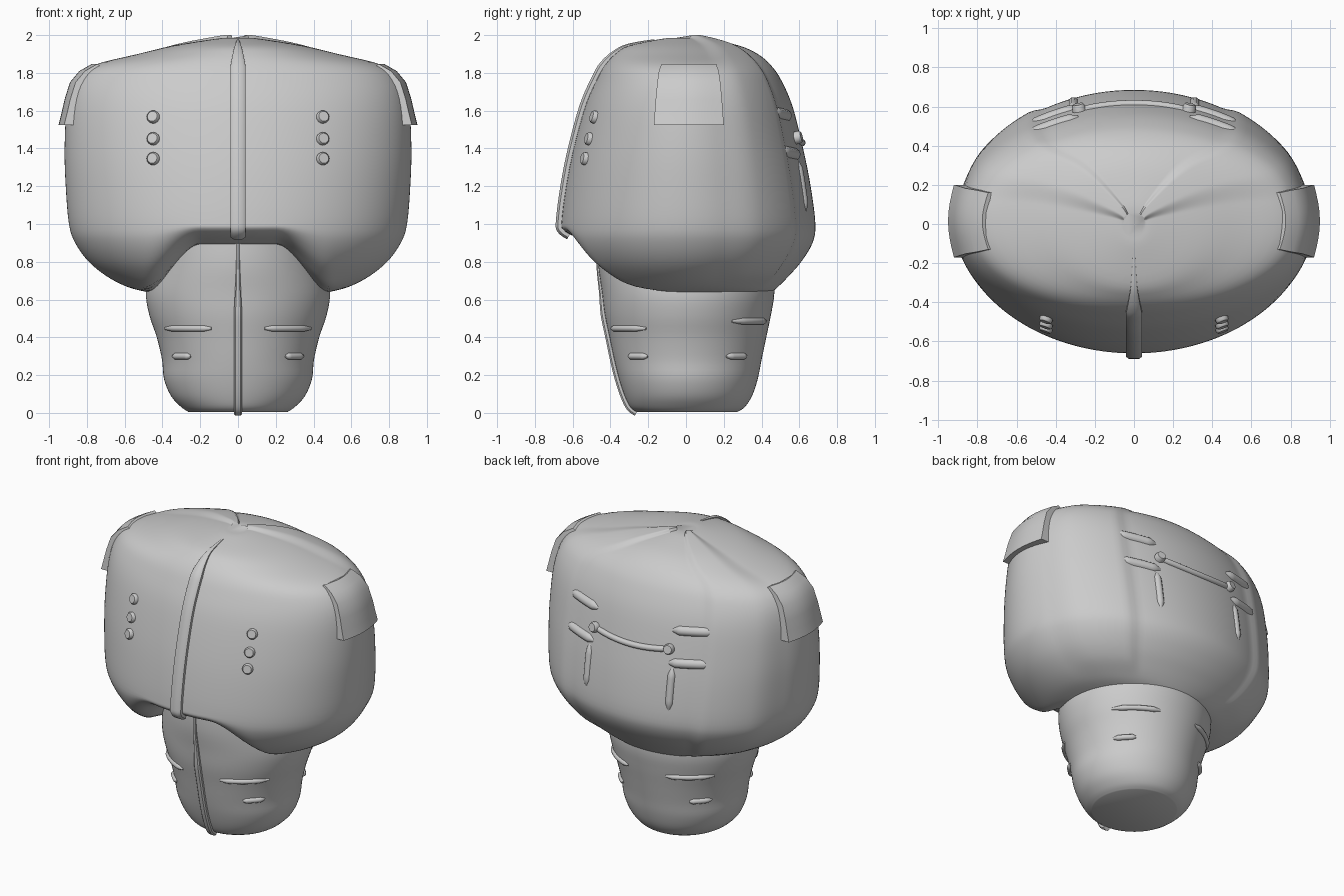
import bpy, bmesh, math
from mathutils import Vector

if "Cube" in bpy.data.objects:
    bpy.data.objects.remove(bpy.data.objects["Cube"])

# Level profiles: z, half width, front depth, back depth
UPPER = [(1.985, .06, .06, .06), (1.98, .12, .13, .12), (1.945, .34, .30, .28), (1.90, .53, .375, .38),
         (1.84, .765, .43, .45), (1.76, .86, .475, .505), (1.62, .905, .535, .565), (1.4, .918, .595, .62),
         (1.2, .912, .635, .66), (1.0, .895, .66, .685), (.9, .862, .65, .67), (.8, .79, .60, .61),
         (.72, .69, .53, .54), (.665, .58, .47, .485), (.635, .46, .36, .45)]
WAIST = [(1.0, .44, .46, .44), (.8, .46, .465, .46), (.64, .487, .445, .468), (.52, .47, .43, .45),
         (.4, .43, .405, .425), (.28, .402, .38, .40), (.18, .392, .355, .38), (.09, .355, .325, .35),
         (.03, .30, .295, .31), (.004, .26, .26, .27)]


def smooth(a, b, t):
    t = max(0, min(1, (t - a) / (b - a)))
    return t * t * (3 - 2 * t)


def refine(prof, n=4):
    """Catmull-Rom resampling of a profile"""
    P = [Vector(p) for p in prof]
    out = []
    for i in range(len(P) - 1):
        p0, p1, p2, p3 = P[max(i - 1, 0)], P[i], P[i + 1], P[min(i + 2, len(P) - 1)]
        for k in range(n):
            t = k / n
            out.append(.5 * (2 * p1 + (p2 - p0) * t + (2 * p0 - 5 * p1 + 4 * p2 - p3) * t * t
                             + (3 * p1 - p0 - 3 * p2 + p3) * t ** 3))
    return out + [P[-1]]


UP, WA = refine(UPPER), refine(WAIST)


def surf(prof, x, z, side):
    """Point on the front (side -1) or back (side 1) of a lofted body"""
    for p, q in zip(prof, prof[1:]):
        if p[0] >= z >= q[0]:
            r = p.lerp(q, (p[0] - z) / (p[0] - q[0]))
            d = r[2] if side < 0 else r[3]
            return Vector((x, side * d * math.sqrt(max(0, 1 - (x / r[1]) ** 2)), z))


def loft(name, rows, closed=True, caps=False, angle=40):
    bm = bmesh.new()
    R = [[bm.verts.new(p) for p in row] for row in rows]
    n = len(R[0])
    for a, b in zip(R, R[1:]):
        for i in range(n if closed else n - 1):
            j = (i + 1) % n
            bm.faces.new((a[i], b[i], b[j], a[j]))
    if caps:
        bm.faces.new(R[0])
        bm.faces.new(R[-1])
    bmesh.ops.recalc_face_normals(bm, faces=bm.faces)
    me = bpy.data.meshes.new(name)
    bm.to_mesh(me)
    bm.free()
    ob = bpy.data.objects.new(name, me)
    bpy.context.collection.objects.link(ob)
    bpy.ops.object.select_all(action='DESELECT')
    ob.select_set(True)
    bpy.context.view_layer.objects.active = ob
    bpy.ops.object.shade_smooth_by_angle(angle=math.radians(angle))
    return ob


def lift(x, y, z):
    """Raise the lower hem into an arch at the front"""
    if z >= 1:
        return z
    w = (1 - smooth(.2, .5, abs(x))) * smooth(0, .3, -y)
    return 1 - (1 - z) * (1 - .69 * w)


def ring(level, n, jacket):
    z, a, f, b = level
    pts = []
    for i in range(n):
        t = 2 * math.pi * i / n
        c, s = math.cos(t), math.sin(t)
        h = 0
        if jacket:  # raised band running over each shoulder and down the side
            g = math.degrees(math.atan2(s, abs(c)))
            h = .02 * smooth(16, 34, g) * (1 - smooth(54, 60, g)) * smooth(.66, .74, z)
        top = smooth(1.78, 1.9, z)
        x = (a + h * (1 - top)) * c
        y = ((b if s > 0 else f) + h * (1 - top)) * s
        pts.append((x, y, (lift(x, y, z) if jacket else z) + h * top * .8))
    return pts


# Main bodies
loft("upper_torso", [ring(l, 180, True) for l in UP], caps=True)
loft("waist", [ring(l, 96, False) for l in WA], caps=True)


def strip(name, path, width, height):
    """Raised centre seam following a (y, z) path down the front"""
    rows = []
    for i, (y, z) in enumerate(path):
        a, b = path[max(i - 1, 0)], path[min(i + 1, len(path) - 1)]
        nrm = Vector((b[1] - a[1], -(b[0] - a[0]))).normalized()
        k = min(1, .15 + i / 14)
        w = width * k
        sec = [(-w, -.02), (-w, height * k * .6), (-w * .6, height * k), (w * .6, height * k),
               (w, height * k * .6), (w, -.02)]
        rows.append([(u, y + nrm.x * o, z + nrm.y * o) for u, o in sec])
    return loft(name, rows, caps=True)


strip("jacket_placket", [(-l[2], lift(0, -l[2], l[0])) for l in UP if l[2] > .16 and l[0] > .82], .04, .03)
strip("waist_seam", [(-l[2], l[0]) for l in WA], .022, .022)

# Shoulder plates
for s in (-1, 1):
    rows = []
    for x, z in [(.765, 1.847), (.83, 1.81), (.88, 1.75), (.908, 1.66), (.925, 1.585), (.94, 1.525)]:
        t = (1.847 - z) / .322
        y0, y1 = -.13 - .04 * t ** .5, .16 + .04 * t ** .5
        row = []
        for i in range(9):
            u = i / 8
            row.append((s * (x - .02 + .03 * math.sin(math.pi * u)), y0 + (y1 - y0) * u, z))
        inner = [(s * (x - .09), y1, z - .05 * (1 - t)), (s * (x - .09), y0, z - .05 * (1 - t))]
        rows.append(row + inner)
    loft("shoulder_plate", rows, caps=True)


def cord(name, pts, radius, tip=.4):
    """Rounded ridge along a path, narrowed at both ends"""
    cu = bpy.data.curves.new(name, 'CURVE')
    cu.dimensions = '3D'
    cu.bevel_depth = radius
    cu.bevel_resolution = 3
    cu.use_fill_caps = True
    sp = cu.splines.new('POLY')
    sp.points.add(len(pts) - 1)
    for i, (q, p) in enumerate(zip(sp.points, pts)):
        q.co = (*p, 1)
        e = min(i, len(pts) - 1 - i) / 2
        q.radius = min(1, tip + (1 - tip) * e)
    sp.use_smooth = True
    ob = bpy.data.objects.new(name, cu)
    bpy.context.collection.objects.link(ob)


def line(prof, x0, z0, x1, z1, side, sag=0, inset=0, n=12):
    pts = []
    for i in range(n + 1):
        t = i / n
        p = surf(prof, x0 + (x1 - x0) * t, z0 + (z1 - z0) * t - sag * 4 * t * (1 - t), side)
        pts.append(p - Vector((0, side * inset, 0)))
    return pts


def button(name, x, z, side, r, h):
    p = surf(UP, x, z, side)
    e = .02
    nrm = (surf(UP, x + e, z, side) - surf(UP, x - e, z, side)).cross(
        surf(UP, x, z + e, side) - surf(UP, x, z - e, side)).normalized()
    if nrm.y * side < 0:
        nrm = -nrm
    u = nrm.cross(Vector((0, 0, 1))).normalized()
    v = nrm.cross(u)
    rows = [[p + nrm * o + (u * math.cos(k * math.pi / 8) + v * math.sin(k * math.pi / 8)) * r * m
             for k in range(16)] for o, m in ((-.03, 1), (h * .6, 1), (h, .8))]
    loft(name, rows, caps=True, angle=50)


for s in (-1, 1):
    # Front buttons
    for z in (1.565, 1.45, 1.345):
        button("front_button", s * .447, z, -1, .034, .022)
    # Waist creases, front and back
    for side, z in ((-1, .447), (1, .485)):
        cord("waist_crease", line(WA, s * .14, z, s * .385, z, side), .017)
        cord("waist_crease_small", line(WA, s * .25, .3, s * .345, .3, side), .018)
    # Back pocket flaps, side creases and buttons
    cord("back_flap_upper", line(UP, s * .28, 1.57, s * .54, 1.59, 1, inset=.012), .033)
    cord("back_flap_lower", line(UP, s * .28, 1.365, s * .54, 1.385, 1, inset=.012), .033)
    cord("back_pleat", line(UP, s * .31, 1.34, s * .31, 1.06, 1, inset=.012), .027)
    button("back_button", s * .28, 1.455, 1, .034, .035)

# Belt joining the back buttons
cord("back_belt", line(UP, -.28, 1.455, .28, 1.455, 1, sag=.025, n=20), .02, tip=.8)
